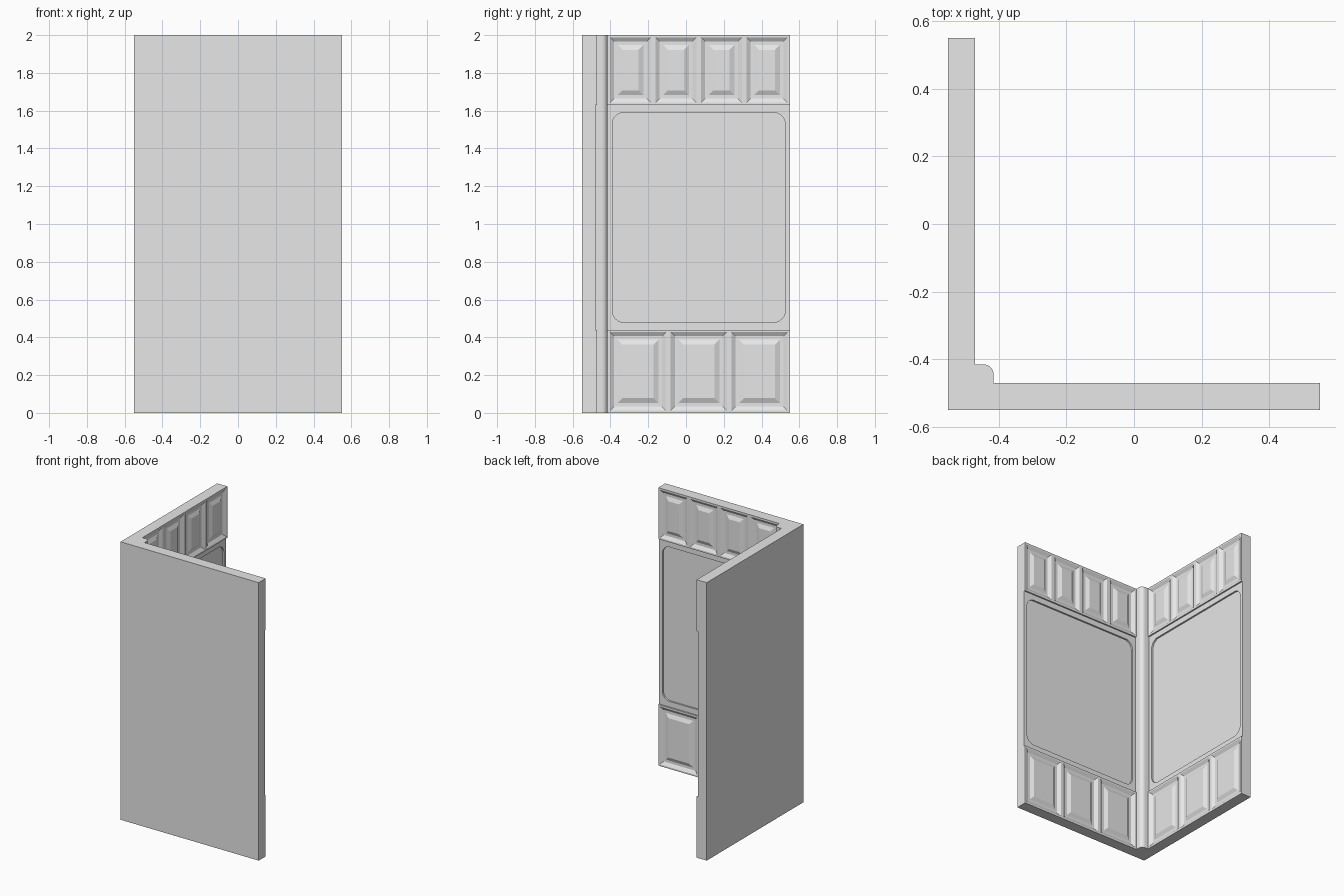
import bpy
import bmesh
from mathutils import Vector

cube = bpy.data.objects.get("Cube")
if cube:
    bpy.data.objects.remove(cube, do_unlink=True)

EDGE = 0.55            # outer extent of both walls
HEIGHT = 2.0
FACE = -0.47           # inner face of the panelled bands
MID = -0.48            # inner face of the plain middle
POST = -0.415          # inner face of the corner post
LOW, HIGH = 0.44, 1.63  # heights where the bands meet the middle

grey = bpy.data.materials.new("light_grey")
grey.use_nodes = True
grey.diffuse_color = (0.8, 0.8, 0.8, 1)
grey.node_tree.nodes["Principled BSDF"].inputs["Base Color"].default_value = (0.8, 0.8, 0.8, 1)


def finish(bm, name, swap=False):
    """Turn a bmesh into an object; swap mirrors it over the corner diagonal."""
    if swap:
        for v in bm.verts:
            v.co = Vector((v.co.y, v.co.x, v.co.z))
        bmesh.ops.reverse_faces(bm, faces=bm.faces[:])
    mesh = bpy.data.meshes.new(name)
    bm.to_mesh(mesh)
    bm.free()
    mesh.materials.append(grey)
    obj = bpy.data.objects.new(name, mesh)
    bpy.context.collection.objects.link(obj)
    return obj


def activate(obj):
    bpy.ops.object.select_all(action='DESELECT')
    obj.select_set(True)
    bpy.context.view_layer.objects.active = obj


def box(lo, hi):
    bm = bmesh.new()
    bmesh.ops.create_cube(bm, size=1)
    lo, hi = Vector(lo), Vector(hi)
    for v in bm.verts:
        v.co = (lo + hi) / 2 + v.co * (hi - lo)
    return bm


def round_edges(bm, axis, radius, keep=lambda e: True):
    """Round the edges that run along one axis."""
    edges = []
    for e in bm.edges:
        run = e.verts[0].co - e.verts[1].co
        if abs(run[axis]) > 0.99 * run.length and keep(e):
            edges.append(e)
    bmesh.ops.bevel(bm, geom=edges, offset=radius, segments=6, profile=0.5, affect='EDGES')


def band_faces(bm, z0, z1):
    return [f for f in bm.faces
            if f.normal.y > 0.9 and z0 < f.calc_center_median().z < z1]


def raised_panels(bm, z0, z1, count):
    """Split a band into equal tiles and mould a raised panel in each."""
    start = POST
    step = (EDGE - start) / count
    for i in range(count):
        faces = band_faces(bm, z0, z1)
        geom = list({g for f in faces for g in (f, *f.edges, *f.verts)})
        bmesh.ops.bisect_plane(bm, geom=geom, plane_co=(start + i * step, 0, 0),
                               plane_no=(1, 0, 0))
        bm.normal_update()
    tiles = [f for f in band_faces(bm, z0, z1) if f.calc_center_median().x > start]
    # flat rim, slope in, flat groove, slope out to the raised field
    for width, depth in ((0.012, 0), (0.022, -0.014), (0.018, 0), (0.026, 0.012)):
        bmesh.ops.inset_individual(bm, faces=tiles, thickness=width, depth=depth,
                                   use_even_offset=True)
        bm.normal_update()


def wall(name, swap):
    # stepped side profile, mitred at the corner
    profile = [(-EDGE, 0), (FACE, 0), (FACE, LOW), (MID, LOW),
               (MID, HIGH), (FACE, HIGH), (FACE, HEIGHT), (-EDGE, HEIGHT)]
    bm = bmesh.new()
    near = [bm.verts.new((d, d, z)) for d, z in profile]
    far = [bm.verts.new((EDGE, d, z)) for d, z in profile]
    bm.faces.new(near)
    bm.faces.new(far)
    for i in range(len(profile)):
        j = (i + 1) % len(profile)
        bm.faces.new((near[i], near[j], far[j], far[i]))
    bmesh.ops.recalc_face_normals(bm, faces=bm.faces[:])
    bm.normal_update()
    raised_panels(bm, 0, LOW, 3)
    raised_panels(bm, HIGH, HEIGHT, 4)
    obj = finish(bm, name, swap)

    # shallow round-cornered recess in the middle
    bm = box((-0.39, MID - 0.012, 0.48), (0.525, MID + 0.05, 1.59))
    round_edges(bm, 1, 0.06)
    cutter = finish(bm, name + "_cutter", swap)
    cutter.hide_render = True
    mod = obj.modifiers.new("recess", 'BOOLEAN')
    mod.operation = 'DIFFERENCE'
    mod.solver = 'EXACT'
    mod.object = cutter
    activate(obj)
    bpy.ops.object.modifier_apply(modifier=mod.name)
    bpy.data.objects.remove(cutter, do_unlink=True)


wall("front_wall", False)
wall("side_wall", True)

# corner post with a rounded inner edge
bm = box((MID - 0.01, MID - 0.01, 0), (POST, POST, HEIGHT))
round_edges(bm, 2, 0.03, lambda e: all(v.co.x > MID and v.co.y > MID for v in e.verts))
post = finish(bm, "corner_post")
activate(post)
bpy.ops.object.shade_smooth_by_angle()
